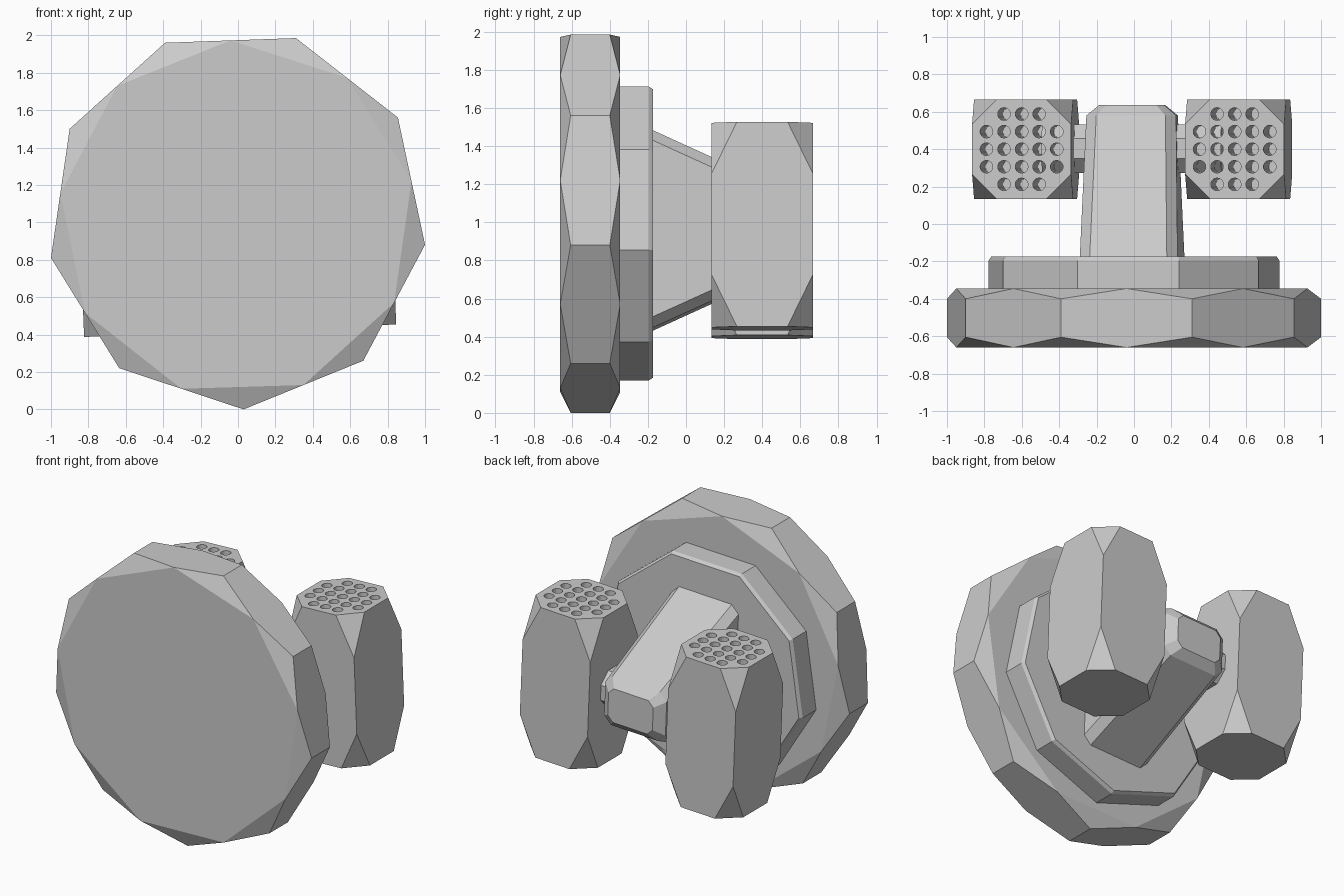
import bpy, bmesh, math
from mathutils import Matrix, Vector

if "Cube" in bpy.data.objects:
    bpy.data.objects.remove(bpy.data.objects["Cube"])

TILT = math.radians(-2.3)          # arm and pods lean slightly about y
PIVOT = Vector((-0.01, 0, 0.957))


def make(name, bm, tilt=False):
    if tilt:
        bm.transform(Matrix.Translation(PIVOT) @ Matrix.Rotation(TILT, 4, 'Y'))
    bmesh.ops.recalc_face_normals(bm, faces=bm.faces)
    me = bpy.data.meshes.new(name)
    bm.to_mesh(me)
    bm.free()
    ob = bpy.data.objects.new(name, me)
    bpy.context.collection.objects.link(ob)
    return ob


def loft(bm, rings):
    """Skin a list of equal-length point rings and cap both ends."""
    vs = [[bm.verts.new(p) for p in r] for r in rings]
    n = len(vs[0])
    for a, b in zip(vs, vs[1:]):
        for i in range(n):
            j = (i + 1) % n
            bm.faces.new((a[i], a[j], b[j], b[i]))
    bm.faces.new(vs[0])
    bm.faces.new(vs[-1])


# Nine-sided outline shared by both discs (x, z)
OUT = [(-0.39, 1.96), (0.31, 1.985), (0.855, 1.56), (1.0, 0.88), (0.67, 0.26),
       (0.03, 0.0), (-0.635, 0.22), (-1.0, 0.81), (-0.90, 1.50)]
N = len(OUT)

# Front disc: prism whose corners are cut back to the edge midpoints
bm = bmesh.new()
front, back = [], []
for rows, y_corner, y_mid in ((front, -0.605, -0.66), (back, -0.40, -0.345)):
    corners = [bm.verts.new((x, y_corner, z)) for x, z in OUT]
    mids = []
    for i in range(N):
        (ax, az), (bx, bz) = OUT[i], OUT[(i + 1) % N]
        mids.append(bm.verts.new(((ax + bx) / 2, y_mid, (az + bz) / 2)))
    for i in range(N):
        bm.faces.new((mids[i - 1], corners[i], mids[i]))
    bm.faces.new(mids)
    rows += [corners, mids]
for i in range(N):
    j = (i + 1) % N
    bm.faces.new((front[0][i], front[1][i], front[0][j],
                  back[0][j], back[1][i], back[0][i]))
make("front_disc", bm)

# Backing disc: smaller copy of the outline with a slim rear bevel
bm = bmesh.new()
loft(bm, [[(x * s, y, 0.94 + (z - 0.991) * s) for x, z in OUT]
          for s, y in ((0.777, -0.36), (0.777, -0.195), (0.762, -0.173))])
make("backing_disc", bm)


# Wedge arm with chamfered edges
def octagon(y, hw, hh, c):
    pts = [(hw, hh - c), (hw - c, hh), (c - hw, hh), (-hw, hh - c),
           (-hw, c - hh), (c - hw, -hh), (hw - c, -hh), (hw, c - hh)]
    return [(x, y, z) for x, z in pts]


bm = bmesh.new()
loft(bm, [octagon(-0.20, 0.262, 0.53, 0.055), octagon(0.58, 0.24, 0.175, 0.055),
          octagon(0.635, 0.175, 0.12, 0.04)])
make("arm", bm, True)

# Cross rod joining the pods
bm = bmesh.new()
bmesh.ops.create_cone(bm, cap_ends=True, segments=8, radius1=0.14, radius2=0.14, depth=0.96,
                      matrix=Matrix.Translation((0, 0.403, 0)) @ Matrix.Rotation(math.pi / 2, 4, 'Y')
                      @ Matrix.Rotation(math.pi / 8, 4, 'Z'))
make("cross_rod", bm, True)


# Launcher pods: boxes with cut corners and a grid of tubes in the top
HW, HH, CUT, CUT_Z = 0.265, 0.537, 0.132, 0.27
for side, sx in (("left", -1), ("right", 1)):
    centre = Vector((sx * 0.57, 0.40, 0))
    bm = bmesh.new()
    pts = []
    for a in (-1, 1):
        for b in (-1, 1):
            for c in (-1, 1):
                pts += [(a * (HW - CUT), b * HW, c * HH), (a * HW, b * (HW - CUT), c * HH),
                        (a * HW, b * HW, c * (HH - CUT_Z))]
    for p in pts:
        bm.verts.new(Vector(p) + centre)
    bmesh.ops.convex_hull(bm, input=bm.verts[:])
    bmesh.ops.dissolve_limit(bm, angle_limit=0.01, verts=bm.verts[:], edges=bm.edges[:])
    pod = make(side + "_pod", bm, True)

    bm = bmesh.new()
    for i in range(-2, 3):
        for j in range(-2, 3):
            if abs(i) + abs(j) < 4:
                at = centre + Vector((i * 0.094, j * 0.094, HH - 0.3))
                bmesh.ops.create_cone(bm, cap_ends=True, segments=14, radius1=0.034,
                                      radius2=0.034, depth=0.8,
                                      matrix=Matrix.Translation(at))
    cutter = make(side + "_tube_cutter", bm, True)
    cutter.hide_render = True
    mod = pod.modifiers.new("tubes", 'BOOLEAN')
    mod.operation = 'DIFFERENCE'
    mod.solver = 'EXACT'
    mod.object = cutter
    bpy.context.view_layer.objects.active = pod
    bpy.ops.object.modifier_apply(modifier=mod.name)
    bpy.data.objects.remove(cutter)
